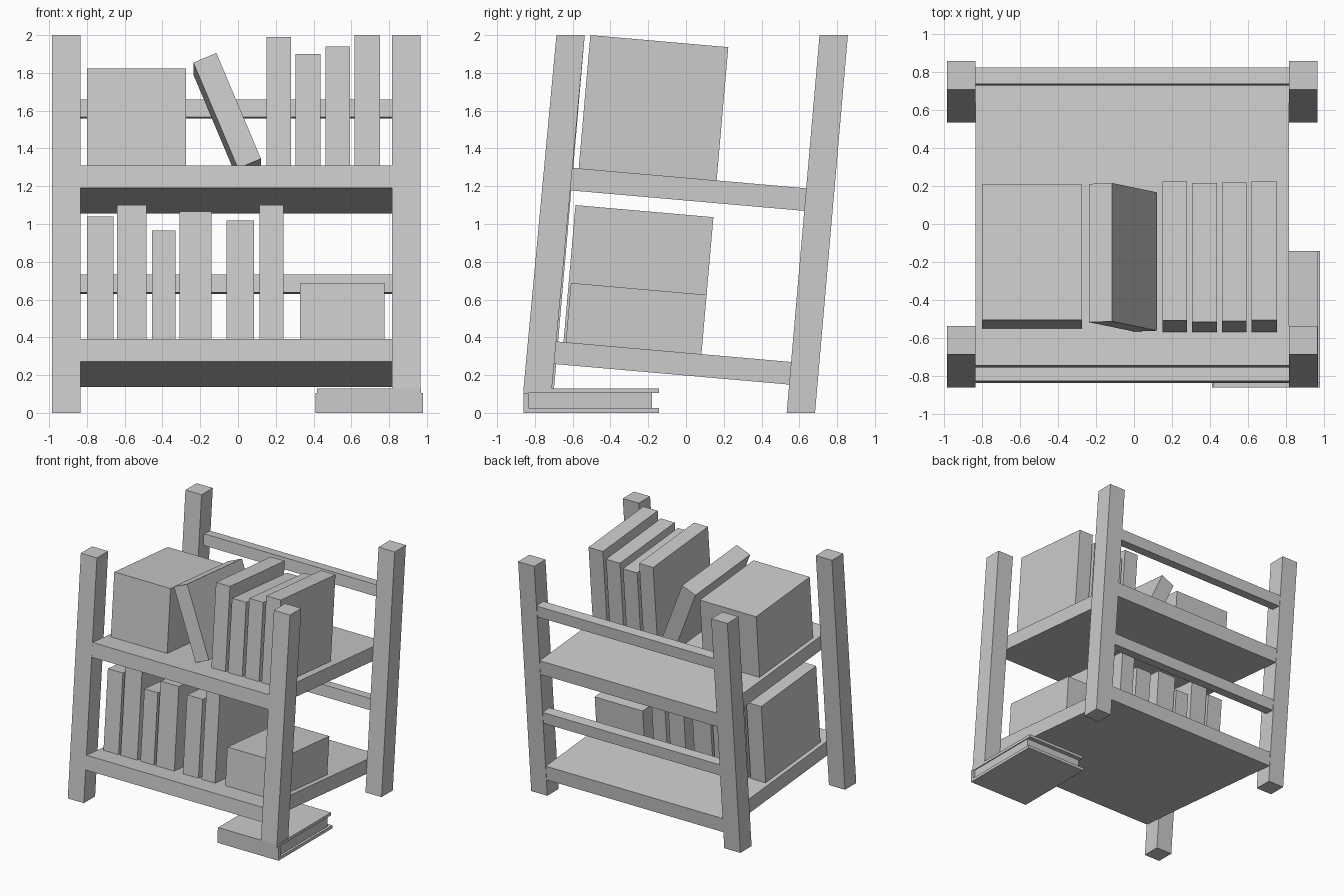
import bpy, bmesh
from math import radians, sin
from mathutils import Matrix, Vector

if "Cube" in bpy.data.objects:
    bpy.data.objects.remove(bpy.data.objects["Cube"])

# Tilted frame: origin at the foot of the front posts, leaning back 5 degrees
TILT = Matrix.Translation((0, -0.86, 0)) @ Matrix.Rotation(radians(-5), 4, 'X')
LEAN = 0.174      # sideways travel of each post over its height


def box(name, x, y, z, matrix=Matrix(), warp=None):
    """Box from (min, max) ranges, optionally reshaped, then placed by matrix."""
    bm = bmesh.new()
    bmesh.ops.create_cube(bm, size=1)
    for v in bm.verts:
        v.co = Vector((r[0] + (c + 0.5) * (r[1] - r[0])
                       for c, r in zip(v.co, (x, y, z))))
        if warp:
            warp(v)
    bm.transform(matrix)
    me = bpy.data.meshes.new(name)
    bm.to_mesh(me)
    bm.free()
    ob = bpy.data.objects.new(name, me)
    bpy.context.collection.objects.link(ob)
    return ob


def post(name, x0, y0, z0):
    """Leaning post with level ends."""
    y_top = LEAN + (y0 if y0 > 0 else -0.86)

    def shear(v):
        if v.co.z > 1:
            v.co.y += y_top - y0
    box(name, (x0, x0 + 0.15), (y0, y0 + 0.15), (z0, 2.0), warp=shear)


# Four posts; the front right one stands on the propping book
post("front_left_post", -0.985, -0.86, 0)
post("front_right_post", 0.815, -0.86, 0.13)
post("back_left_post", -0.985, 0.533, 0)
post("back_right_post", 0.815, 0.533, 0)

# Shelves and back rails
SPAN = (-0.835, 0.815)
LOWER, UPPER = 0.392, 1.315
for label, top, rail_top in (("lower", LOWER, 0.862), ("upper", UPPER, 1.793)):
    box(label + "_shelf", SPAN, (0, 1.534), (top - 0.12, top), TILT)
    box(label + "_back_rail", SPAN, (1.447, 1.533), (rail_top - 0.095, rail_top), TILT)


# Upright books and storage boxes: (x start, x end, height of front top edge)
def row(label, shelf, items, front):
    for i, (x0, x1, top) in enumerate(items):
        zl = (top + front * sin(radians(5))) / 0.9962
        box(f"{label}_{i + 1}", (x0, x1), (front, 0.911), (shelf, zl), TILT)


row("lower_book", LOWER, [(-0.80, -0.66, 1.04), (-0.64, -0.485, 1.10),
                          (-0.455, -0.33, 0.965), (-0.31, -0.14, 1.065),
                          (-0.06, 0.085, 1.018), (0.115, 0.24, 1.10)], 0.178)
row("lower_box", LOWER, [(0.327, 0.775, 0.688)], 0.19)
row("upper_book", UPPER, [(0.15, 0.28, 1.99), (0.305, 0.437, 1.90),
                          (0.463, 0.593, 1.94), (0.618, 0.752, 2.0)], 0.178)
row("upper_box", UPPER, [(-0.80, -0.275, 1.822)], 0.195)

# Book leaning over to the left
lean = Matrix.Translation((0.0, 0, UPPER)) @ Matrix.Rotation(radians(-22.8), 4, 'Y')
box("leaning_book", (0, 0.132), (0.18, 0.911), (0, 0.61), TILT @ lean)

# Propping book lying flat under the front right post
box("prop_book_bottom_cover", (0.41, 0.98), (-0.86, -0.143), (0, 0.025))
box("prop_book_spine", (0.41, 0.98), (-0.86, -0.835), (0.025, 0.106))
box("prop_book_pages", (0.43, 0.96), (-0.835, -0.18), (0.025, 0.106))
box("prop_book_top_cover", (0.418, 0.968), (-0.86, -0.143), (0.106, 0.13))
